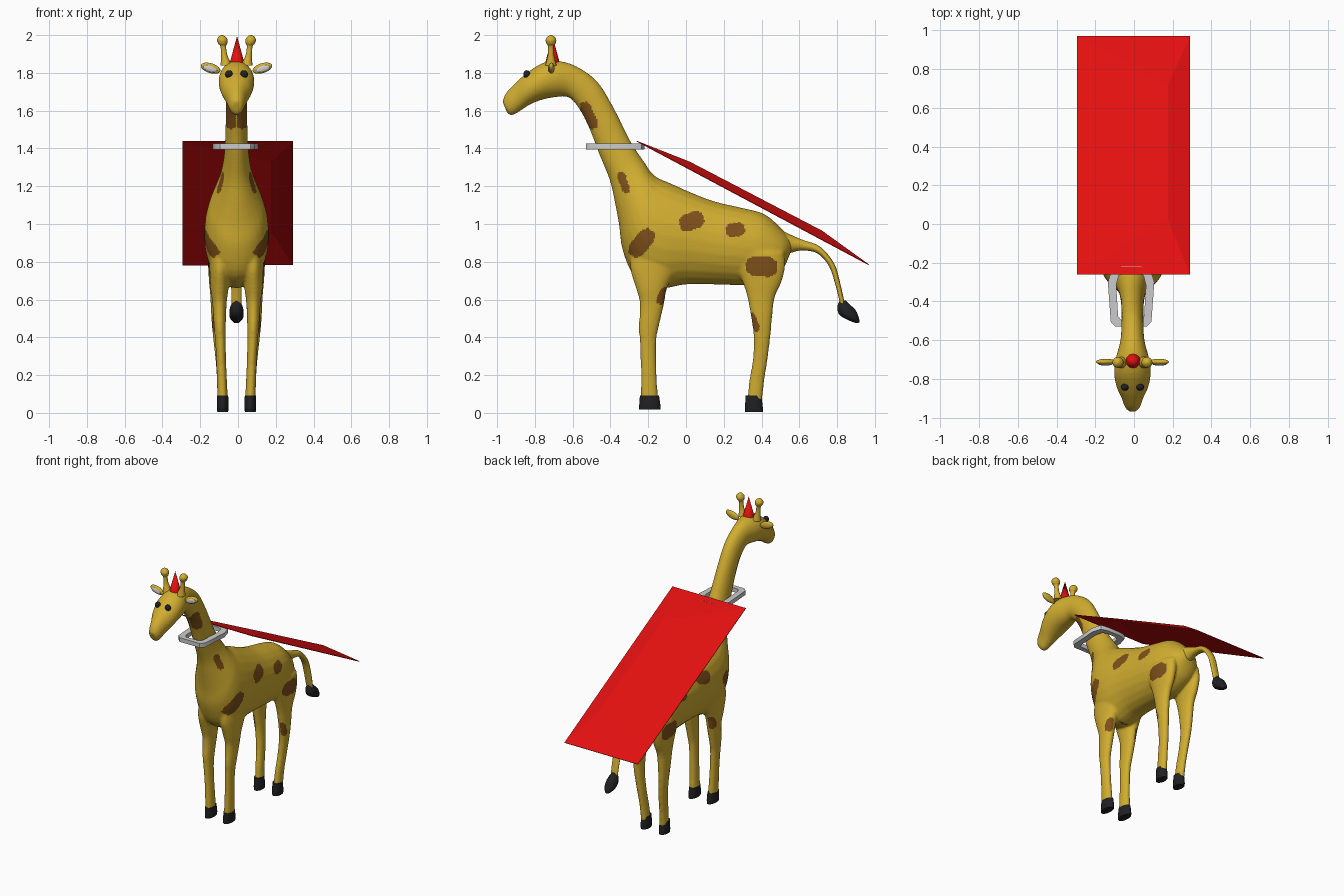
import bpy, bmesh
from math import sin, cos, pi, radians
from mathutils import Vector

cube = bpy.data.objects.get("Cube")
if cube:
    bpy.data.objects.remove(cube)

CX = -0.008          # centre line of the animal
SIDES = (1, -1)


def material(name, rgb):
    mat = bpy.data.materials.new(name)
    mat.use_nodes = True
    color = (*rgb, 1)
    mat.diffuse_color = color
    for node in mat.node_tree.nodes:
        if node.type == 'BSDF_PRINCIPLED':
            node.inputs["Base Color"].default_value = color
    return mat


YELLOW = material("hide yellow", (0.64, 0.42, 0.03))
BROWN = material("spot brown", (0.21, 0.08, 0.01))
BLACK = material("hoof black", (0.015, 0.015, 0.017))
RED = material("cloth red", (0.76, 0.005, 0.005))
GREY = material("collar grey", (0.6, 0.6, 0.61))


def spline(stations, steps):
    """Refine a list of stations with a Catmull-Rom curve."""
    out = []
    last = len(stations) - 1
    for i in range(last):
        quad = [stations[max(0, min(last, i + k))] for k in (-1, 0, 1, 2)]
        for s in range(steps):
            t = s / steps
            out.append([0.5 * (2 * b + (c - a) * t + (2 * a - 5 * b + 4 * c - d) * t * t
                               + (3 * b - a - 3 * c + d) * t ** 3)
                        for a, b, c, d in zip(*quad)])
    out.append(list(stations[-1]))
    return out


def loft(bm, stations, side=1, steps=4, segments=24):
    """Skin oval rings; a station is x, back y and z, front y and z, half width."""
    rings = []
    for x, y1, z1, y0, z0, w in spline(stations, steps):
        mid = Vector((CX + side * x, (y1 + y0) / 2, (z1 + z0) / 2))
        half = Vector((0, (y1 - y0) / 2, (z1 - z0) / 2))
        wide = Vector((w, 0, 0))
        angles = [2 * pi * k / segments for k in range(segments)]
        rings.append([bm.verts.new(mid + half * cos(a) + wide * sin(a)) for a in angles])
    for r, q in zip(rings, rings[1:]):
        for k in range(segments):
            n = (k + 1) % segments
            bm.faces.new((r[k], r[n], q[n], q[k]))
    bm.faces.new(rings[0])
    bm.faces.new(rings[-1])


def add_object(name, bm, *mats, smooth=True):
    bmesh.ops.recalc_face_normals(bm, faces=bm.faces[:])
    mesh = bpy.data.meshes.new(name)
    bm.to_mesh(mesh)
    bm.free()
    obj = bpy.data.objects.new(name, mesh)
    bpy.context.collection.objects.link(obj)
    for mat in mats:
        mesh.materials.append(mat)
    bpy.ops.object.select_all(action='DESELECT')
    obj.select_set(True)
    bpy.context.view_layer.objects.active = obj
    if smooth:
        bpy.ops.object.shade_smooth_by_angle(angle=radians(45))
    return obj


def ellipsoid(name, loc, scale, mat, turn=0):
    bm = bmesh.new()
    bmesh.ops.create_uvsphere(bm, u_segments=20, v_segments=12, radius=1)
    obj = add_object(name, bm, mat)
    obj.location, obj.scale, obj.rotation_euler = loc, scale, (0, turn, 0)


# Trunk, neck and head: back y, z / belly y, z / half width
trunk = [
    (.57, .90, .55, .84, .03), (.52, .96, .50, .74, .10), (.42, 1.05, .40, .68, .14),
    (.30, 1.085, .30, .675, .155), (.15, 1.12, .15, .68, .16), (.02, 1.17, 0, .68, .165),
    (-.08, 1.215, -.14, .66, .172), (-.14, 1.24, -.27, .72, .168), (-.17, 1.26, -.335, .86, .15),
    (-.19, 1.28, -.355, 1, .125), (-.215, 1.32, -.38, 1.13, .095), (-.25, 1.37, -.405, 1.235, .075),
    (-.30, 1.45, -.46, 1.37, .062), (-.38, 1.61, -.51, 1.5, .057), (-.47, 1.755, -.56, 1.6, .057),
    (-.59, 1.84, -.62, 1.67, .063), (-.70, 1.865, -.70, 1.67, .088), (-.775, 1.845, -.77, 1.655, .095),
    (-.855, 1.79, -.83, 1.63, .082), (-.915, 1.735, -.875, 1.6, .057),
    (-.955, 1.69, -.92, 1.575, .042), (-.972, 1.65, -.945, 1.585, .028)]

# Legs: front y, back y, z, x, half width
front_leg = [
    (-.29, -.02, .85, .085, .06), (-.295, -.05, .76, .088, .055), (-.265, -.10, .66, .09, .048),
    (-.245, -.115, .58, .09, .038), (-.25, -.145, .45, .088, .031), (-.245, -.157, .38, .085, .028),
    (-.24, -.157, .25, .08, .026), (-.24, -.147, .06, .073, .028)]
hind_leg = [
    (.25, .52, .85, .095, .055), (.27, .525, .77, .1, .05), (.30, .505, .69, .1, .045),
    (.325, .47, .61, .1, .038), (.345, .456, .5, .1, .033), (.358, .447, .4, .095, .029),
    (.353, .432, .28, .085, .026), (.334, .415, .17, .078, .025), (.324, .403, .06, .073, .027)]

bm = bmesh.new()
loft(bm, [(0, *s) for s in trunk])
for leg in (front_leg, hind_leg):
    for side in SIDES:
        loft(bm, [(x, y1, z, y0, z, w) for y0, y1, z, x, w in leg], side)
body = add_object("body", bm, YELLOW, BROWN, smooth=False)

# Blend the limbs into one skin
blend = body.modifiers.new("blend", 'REMESH')
blend.mode, blend.voxel_size = 'VOXEL', 0.008
relax = body.modifiers.new("relax", 'SMOOTH')
relax.factor, relax.iterations = 0.5, 10
for mod in ("blend", "relax"):
    bpy.ops.object.modifier_apply(modifier=mod)
for mat in (YELLOW, BROWN)[len(body.data.materials):]:
    body.data.materials.append(mat)

# Spots on both flanks: y, z, half length, half width, tilt
spots = [(-.515, 1.575, .075, .03, -66), (-.33, 1.22, .06, .022, -72), (-.235, .9, .085, .045, 52),
         (.03, 1.015, .065, .045, 20), (.262, .97, .05, .036, 5), (.40, .775, .082, .053, -5),
         (-.12, .62, .047, .027, 65), (.36, .48, .053, .02, -70)]


def in_spot(p, spot):
    y, z, a, b, tilt = spot
    c, s = cos(radians(tilt)), sin(radians(tilt))
    u = abs((p.y - y) * c + (p.z - z) * s) / a
    v = abs((p.z - z) * c - (p.y - y) * s) / b
    return max(u, v) < 1 and u + v < 1.55


for face in body.data.polygons:
    p = face.center
    outward = face.normal.x * (p.x - CX) > 0
    face.material_index = int(outward and any(in_spot(p, s) for s in spots))
    face.use_smooth = True

# Hooves
for name, y0, y1, base in (("front", -.248, -.135, .018), ("hind", .312, .407, .005)):
    for side, word in zip(SIDES, ("left", "right")):
        bm = bmesh.new()
        loft(bm, [(.073, y1, base, y0, base, .028), (.073, y1, base + .02, y0, base + .02, .031),
                  (.073, y1 - .008, .092, y0 + .004, .092, .029)], side, steps=2)
        add_object(f"{name}_hoof_{word}", bm, BLACK)

# Tail and its tuft
bm = bmesh.new()
loft(bm, [(0, .48, .98, .48, .84, .07), (.0, .55, .945, .545, .845, .045), (0, .62, .915, .61, .86, .03),
          (0, .71, .88, .695, .845, .028), (0, .785, .79, .758, .775, .028),
          (0, .818, .68, .793, .67, .028), (0, .84, .58, .815, .58, .026)])
add_object("tail", bm, YELLOW)
bm = bmesh.new()
loft(bm, [(0, .845, .595, .815, .597, .01), (0, .865, .575, .802, .565, .03), (0, .897, .545, .81, .522, .038),
          (0, .915, .505, .85, .495, .034), (0, .918, .478, .9, .475, .012)])
add_object("tail_tuft", bm, BLACK)

# Horns, ears and eyes
horn = [(.055, 1.84, .03), (.06, 1.87, .022), (.066, 1.9, .016), (.07, 1.94, .015),
        (.073, 1.955, .024), (.075, 1.975, .028), (.076, 1.992, .018), (.076, 2, .004)]
for side, word in zip(SIDES, ("left", "right")):
    bm = bmesh.new()
    loft(bm, [(x, r - .715, z, -r - .715, z, r) for x, z, r in horn], side)
    add_object(f"horn_{word}", bm, YELLOW)
    ellipsoid(f"ear_{word}", (CX + side * .137, -.712, 1.825), (.054, .016, .026), YELLOW, -.3 * side)
    ellipsoid(f"inner_ear_{word}", (CX + side * .14, -.724, 1.822), (.038, .007, .016), GREY, -.3 * side)
    ellipsoid(f"eye_{word}", (CX + side * .04, -.843, 1.793), (.02, .018, .021), BLACK)

# Party hat between the horns
bm = bmesh.new()
bmesh.ops.create_cone(bm, cap_ends=True, segments=12, radius1=.038, radius2=0, depth=.14)
hat = add_object("hat", bm, RED)
hat.location = (-.005, -.707, 1.925)

# Flat collar ring
half = [(.08, -.53), (.105, -.505), (.12, -.3), (.1, -.235), (.05, -.22)]
outline = half + [(-x, y) for x, y in reversed(half)]
bm = bmesh.new()
outer = [bm.verts.new((x - .015, y, 1.395)) for x, y in outline]
inner = [bm.verts.new((x * .64 - .015, (y + .375) * .78 - .375, 1.395)) for x, y in outline]
for k in range(len(outline)):
    n = (k + 1) % len(outline)
    bm.faces.new((outer[k], outer[n], inner[n], inner[k]))
ext = bmesh.ops.extrude_face_region(bm, geom=bm.faces[:])
top = [g for g in ext["geom"] if isinstance(g, bmesh.types.BMVert)]
bmesh.ops.translate(bm, verts=top, vec=(0, 0, .03))
add_object("collar", bm, GREY)

# Cape: a sheet with one raised fold
bm = bmesh.new()
a, b, c, d, p, q = [bm.verts.new(v) for v in (
    (-.295, -.26, 1.44), (-.295, .97, .785), (.29, -.26, 1.44), (.29, .97, .785),
    (.175, .02, 1.33), (.175, .72, .965))]
for face in ((a, p, q, b), (a, c, p), (c, d, q, p), (d, b, q)):
    bm.faces.new(face)
cape = add_object("cape", bm, RED, smooth=False)
cape.modifiers.new("cloth", 'SOLIDIFY').thickness = .004
